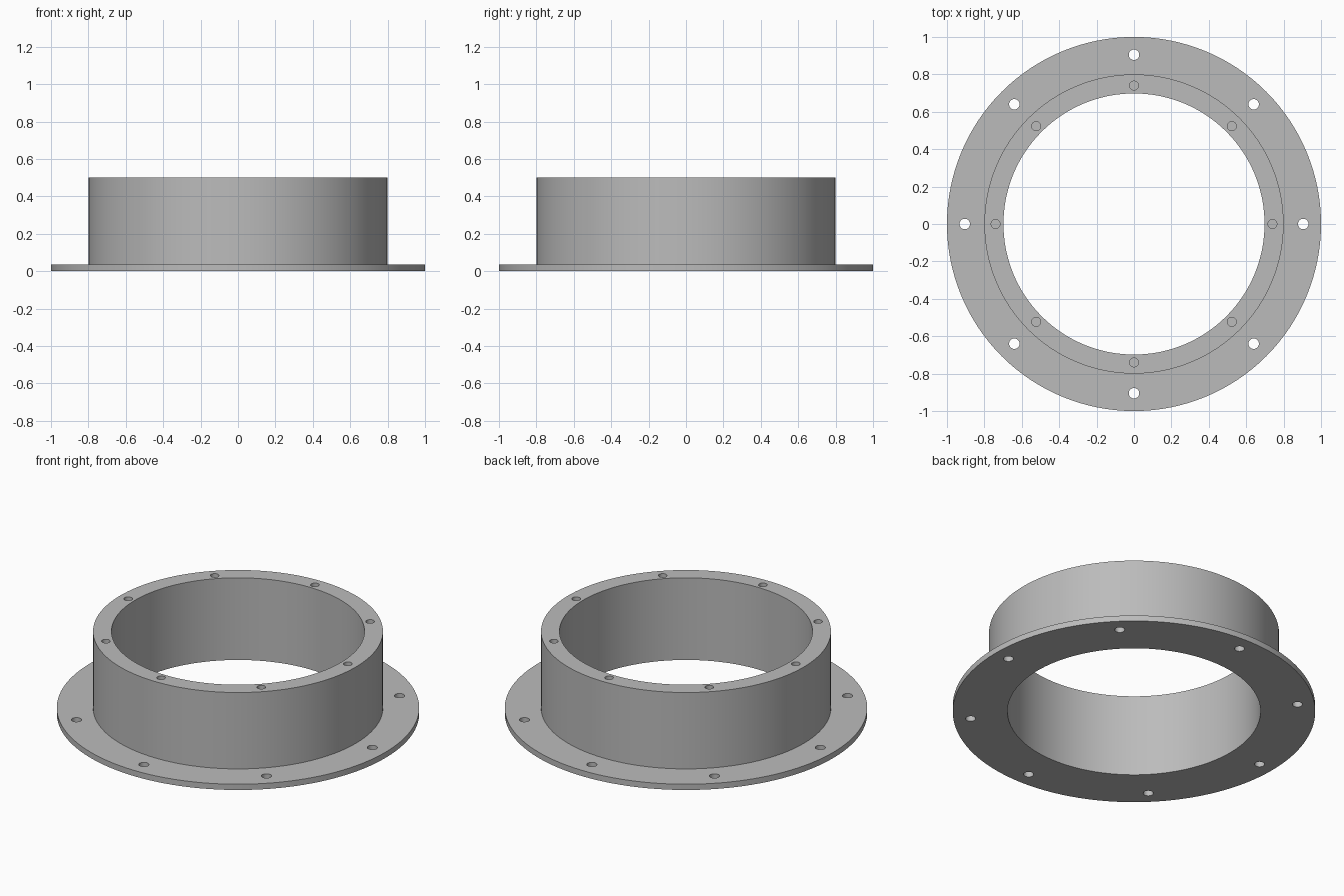
import bpy
import bmesh
from math import radians, tau
from mathutils import Matrix, Vector

cube = bpy.data.objects.get("Cube")
if cube:
    bpy.data.objects.remove(cube, do_unlink=True)

SEGMENTS = 128
BORE, WALL, RIM = 0.698, 0.8, 1.0
FLANGE_TOP, HEIGHT = 0.035, 0.5

grey = bpy.data.materials.new("plain grey")
grey.use_nodes = True
colour = (0.5, 0.5, 0.5, 1)
grey.diffuse_color = colour
grey.node_tree.nodes["Principled BSDF"].inputs["Base Color"].default_value = colour


def add_object(name, bm):
    bmesh.ops.recalc_face_normals(bm, faces=bm.faces)
    mesh = bpy.data.meshes.new(name)
    bm.to_mesh(mesh)
    bm.free()
    mesh.materials.append(grey)
    obj = bpy.data.objects.new(name, mesh)
    bpy.context.collection.objects.link(obj)
    return obj


def lathe(name, profile):
    bm = bmesh.new()
    verts = [bm.verts.new((r, 0, z)) for r, z in profile]
    edges = [bm.edges.new((v, verts[i - 1])) for i, v in enumerate(verts)]
    bmesh.ops.spin(bm, geom=verts + edges, cent=(0, 0, 0), axis=(0, 0, 1),
                   angle=tau, steps=SEGMENTS, use_merge=True)
    bmesh.ops.remove_doubles(bm, verts=bm.verts, dist=1e-5)
    return add_object(name, bm)


def hole_ring(bm, ring_radius, hole_radius, bottom, top):
    # Eight evenly spaced pins used to drill the holes
    for i in range(8):
        place = Matrix.Rotation(tau * i / 8, 4, "Z") @ Matrix.Translation(
            Vector((ring_radius, 0, (bottom + top) / 2)))
        bmesh.ops.create_cone(bm, cap_ends=True, segments=32, radius1=hole_radius,
                              radius2=hole_radius, depth=top - bottom, matrix=place)


# Collar and flange in one turned profile
body = lathe("flanged_collar", [(BORE, 0), (RIM, 0), (RIM, FLANGE_TOP),
                                (WALL, FLANGE_TOP), (WALL, HEIGHT), (BORE, HEIGHT)])

# Through holes in the flange, blind holes in the collar top
bm = bmesh.new()
hole_ring(bm, 0.905, 0.028, -0.1, 0.15)
hole_ring(bm, 0.74, 0.024, HEIGHT - 0.1, HEIGHT + 0.1)
drill = add_object("hole_cutter", bm)
drill.hide_render = True

cut = body.modifiers.new("drill_holes", "BOOLEAN")
cut.operation = "DIFFERENCE"
cut.solver = "EXACT"
cut.object = drill

bpy.ops.object.select_all(action="DESELECT")
body.select_set(True)
bpy.context.view_layer.objects.active = body
bpy.ops.object.modifier_apply(modifier=cut.name)
bpy.data.objects.remove(drill, do_unlink=True)
bpy.ops.object.shade_smooth_by_angle(angle=radians(30))
